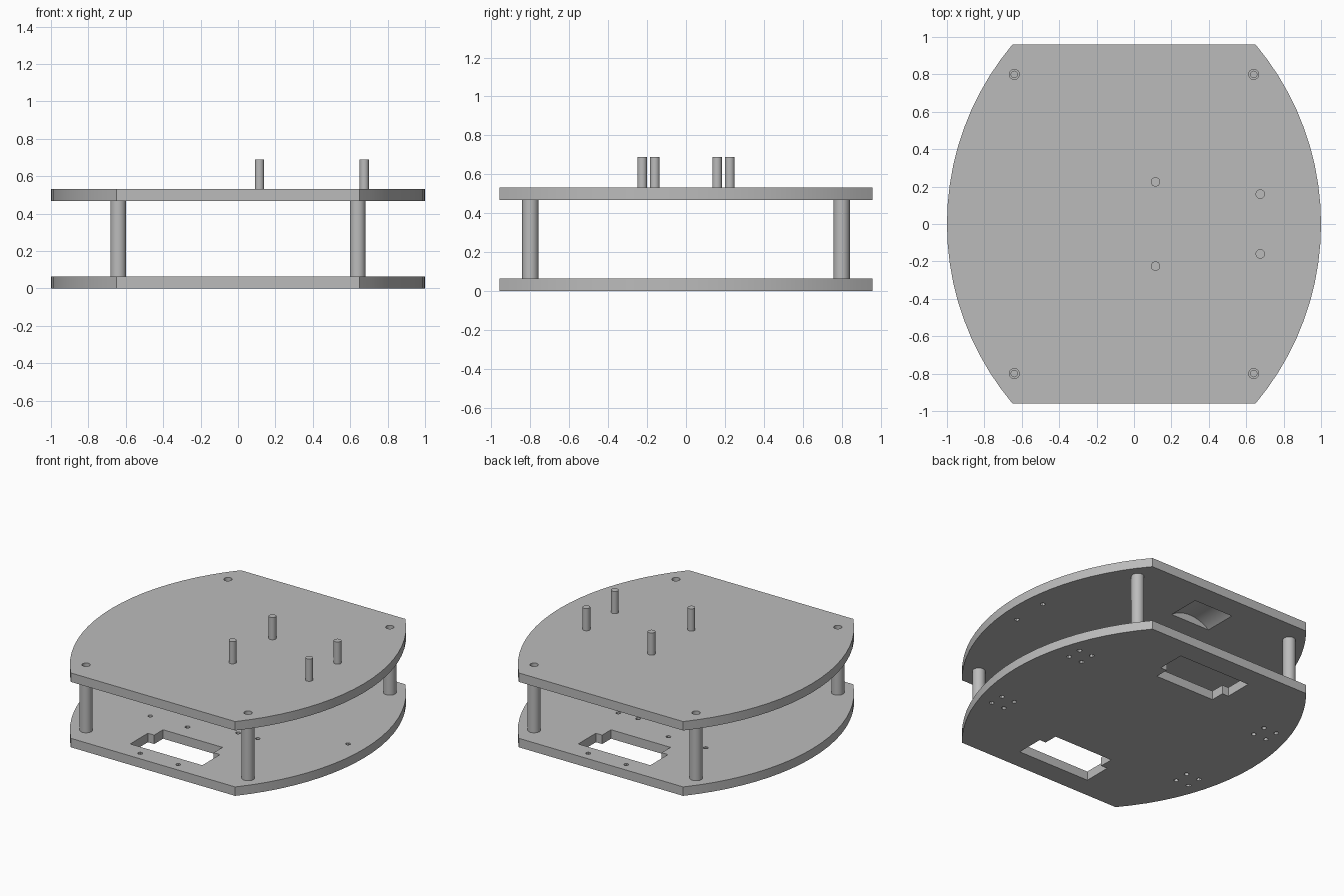
import bpy, bmesh
from math import sin, cos, pi, asin, radians

default_cube = bpy.data.objects.get("Cube")
if default_cube:
    bpy.data.objects.remove(default_cube, do_unlink=True)

grey = bpy.data.materials.new("plain_grey")
grey.use_nodes = True
grey.diffuse_color = (0.5, 0.5, 0.5, 1)
grey.node_tree.nodes["Principled BSDF"].inputs["Base Color"].default_value = (0.5, 0.5, 0.5, 1)

THICK, UPPER, TOP = 0.064, 0.467, 0.531
MIRROR = (-1, 1)


def circle(x, y, r, n=24):
    return [(x + r * cos(2 * pi * i / n), y + r * sin(2 * pi * i / n)) for i in range(n)]


def prism(bm, outline, low, high, axis="z"):
    """Extrude an outline along z, or an (x, z) outline along y."""
    place = (lambda a, b, h: (a, b, h)) if axis == "z" else (lambda a, b, h: (a, h, b))
    lower = [bm.verts.new(place(a, b, low)) for a, b in outline]
    upper = [bm.verts.new(place(a, b, high)) for a, b in outline]
    bm.faces.new(lower[::-1])
    bm.faces.new(upper)
    for i in range(len(lower)):
        j = (i + 1) % len(lower)
        bm.faces.new((lower[i], lower[j], upper[j], upper[i]))


def make(name, pieces):
    """Build one object from a list of prisms."""
    bm = bmesh.new()
    for piece in pieces:
        prism(bm, *piece)
    bmesh.ops.recalc_face_normals(bm, faces=bm.faces)
    mesh = bpy.data.meshes.new(name)
    bm.to_mesh(mesh)
    bm.free()
    mesh.materials.append(grey)
    obj = bpy.data.objects.new(name, mesh)
    bpy.context.collection.objects.link(obj)
    return obj


def carve(obj, pieces):
    """Subtract prisms from an object and bake the result."""
    cutter = make("cutter", pieces)
    cutter.hide_render = True
    mod = obj.modifiers.new("cut", "BOOLEAN")
    mod.operation, mod.solver, mod.object = "DIFFERENCE", "EXACT", cutter
    bpy.context.view_layer.update()
    graph = bpy.context.evaluated_depsgraph_get()
    baked = bpy.data.meshes.new_from_object(obj.evaluated_get(graph))
    obj.modifiers.clear()
    obj.data = baked
    bpy.data.objects.remove(cutter, do_unlink=True)


def smooth(obj):
    bpy.ops.object.select_all(action="DESELECT")
    obj.select_set(True)
    bpy.context.view_layer.objects.active = obj
    bpy.ops.object.shade_smooth_by_angle(angle=radians(30))


# Plate outline: straight front and back, bowed sides
HALF_Y, BOW, STEPS = 0.96, 1.49, 20
side = []
for i in range(STEPS + 1):
    a = asin(HALF_Y / BOW) * (2 * i / STEPS - 1)
    side.append((1 - BOW + BOW * cos(a), BOW * sin(a)))
outline = side + [(-x, -y) for x, y in side]

post_spots = [(sx * 0.64, sy * 0.8) for sx in MIRROR for sy in MIRROR]

# Lower plate: stepped motor windows and screw holes on both faces
lower_plate = make("lower_plate", [(outline, 0, THICK)])
cuts = []
for s in MIRROR:
    window = [(-0.285, 0.81), (-0.285, 0.61), (-0.235, 0.61), (-0.235, 0.51)]
    window += [(-x, y) for x, y in window[::-1]]
    cuts.append(([(x, s * y) for x, y in window], -0.1, 0.2))
    spots = [(-0.425, 0.384), (-0.13, 0.384), (0.19, 0.27), (0.345, 0.27),
             (-0.15, 0.89), (0.15, 0.89)]
    cuts += [(circle(x, s * y, 0.016, 12), 0.03, 0.1) for x, y in spots]
    for t in MIRROR:
        for dx in MIRROR:
            for dy in MIRROR:
                hole = circle(t * 0.78 + dx * 0.052, s * 0.39 + dy * 0.052, 0.016, 12)
                cuts.append((hole, -0.1, 0.034))
cuts.append((circle(0.87, 0, 0.016, 12), 0.03, 0.1))
carve(lower_plate, cuts)
smooth(lower_plate)

# Upper plate: bolt holes, rounded motor recesses and sensor holes below
upper_plate = make("upper_plate", [(outline, UPPER, TOP)])
cuts = [(circle(x, y, 0.027), UPPER - 0.05, TOP + 0.1) for x, y in post_spots]
for s in MIRROR:
    near, far = sorted((s * 0.565, s * 0.8))
    cuts.append((circle(0, 0.265, 0.255, 64), near, far, "y"))
    cuts.append((circle(0.88, s * 0.13, 0.016, 12), UPPER - 0.05, UPPER + 0.034))
carve(upper_plate, cuts)
smooth(upper_plate)

# Hollow spacer posts between the plates
for i, (x, y) in enumerate(post_spots):
    post = make(f"spacer_post_{i + 1}", [(circle(x, y, 0.042, 32), THICK, UPPER)])
    carve(post, [(circle(x, y, 0.017), UPPER - 0.2, TOP)])
    smooth(post)

# Upright pins on the upper plate
for x, y in ((0.115, 0.225), (0.675, 0.16)):
    for s in MIRROR:
        pin = make("upright_pin", [(circle(x, s * y, 0.025), TOP, 0.69)])
        smooth(pin)
